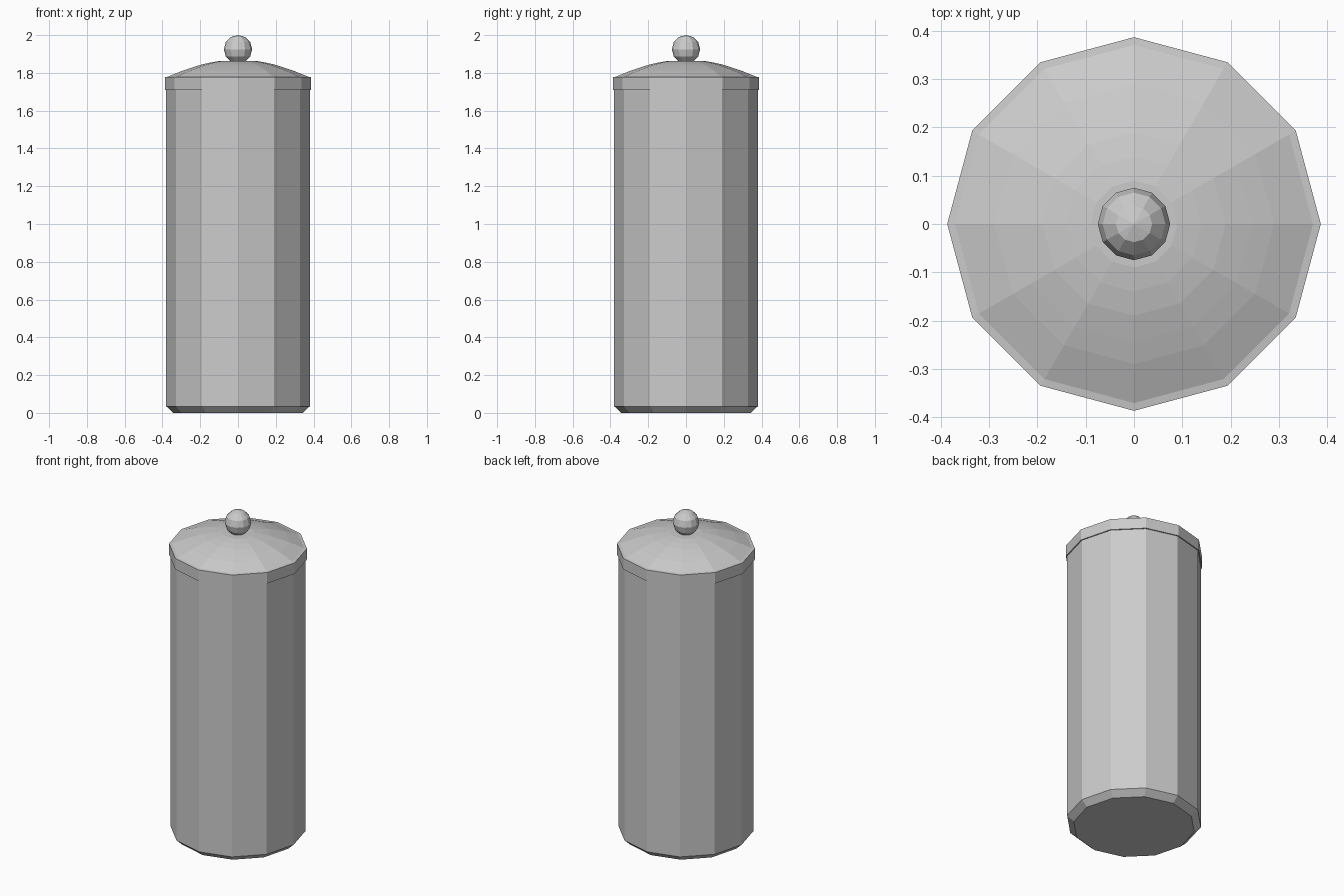
import bpy, bmesh, math

if "Cube" in bpy.data.objects:
    bpy.data.objects.remove(bpy.data.objects["Cube"])

SIDES = 12


def lathe(name, profile):
    """Spin (radius, z) points into a closed 12-sided solid."""
    bm = bmesh.new()
    rings = []
    for r, z in profile:
        rings.append([bm.verts.new((r * math.cos(2 * math.pi * i / SIDES),
                                    r * math.sin(2 * math.pi * i / SIDES), z))
                      for i in range(SIDES)])
    for a, b in zip(rings, rings[1:]):
        for i in range(SIDES):
            j = (i + 1) % SIDES
            bm.faces.new((a[i], a[j], b[j], b[i]))
    bm.faces.new(rings[0][::-1])
    bm.faces.new(rings[-1])
    me = bpy.data.meshes.new(name)
    bm.to_mesh(me)
    bm.free()
    ob = bpy.data.objects.new(name, me)
    bpy.context.collection.objects.link(ob)
    return ob


# canister body with chamfered foot
lathe("body", [(0.342, 0), (0.38, 0.035), (0.38, 1.75)])

# lid: rim band, narrow ledge and shallow dome
lathe("lid", [(0.387, 1.71), (0.387, 1.778), (0.371, 1.78), (0.29, 1.813),
              (0.245, 1.828), (0.19, 1.845), (0.14, 1.856), (0.09, 1.864)])

# faceted ball knob
bpy.ops.mesh.primitive_uv_sphere_add(segments=12, ring_count=6, radius=0.075,
                                     location=(0, 0, 1.925))
bpy.context.object.name = "knob"
